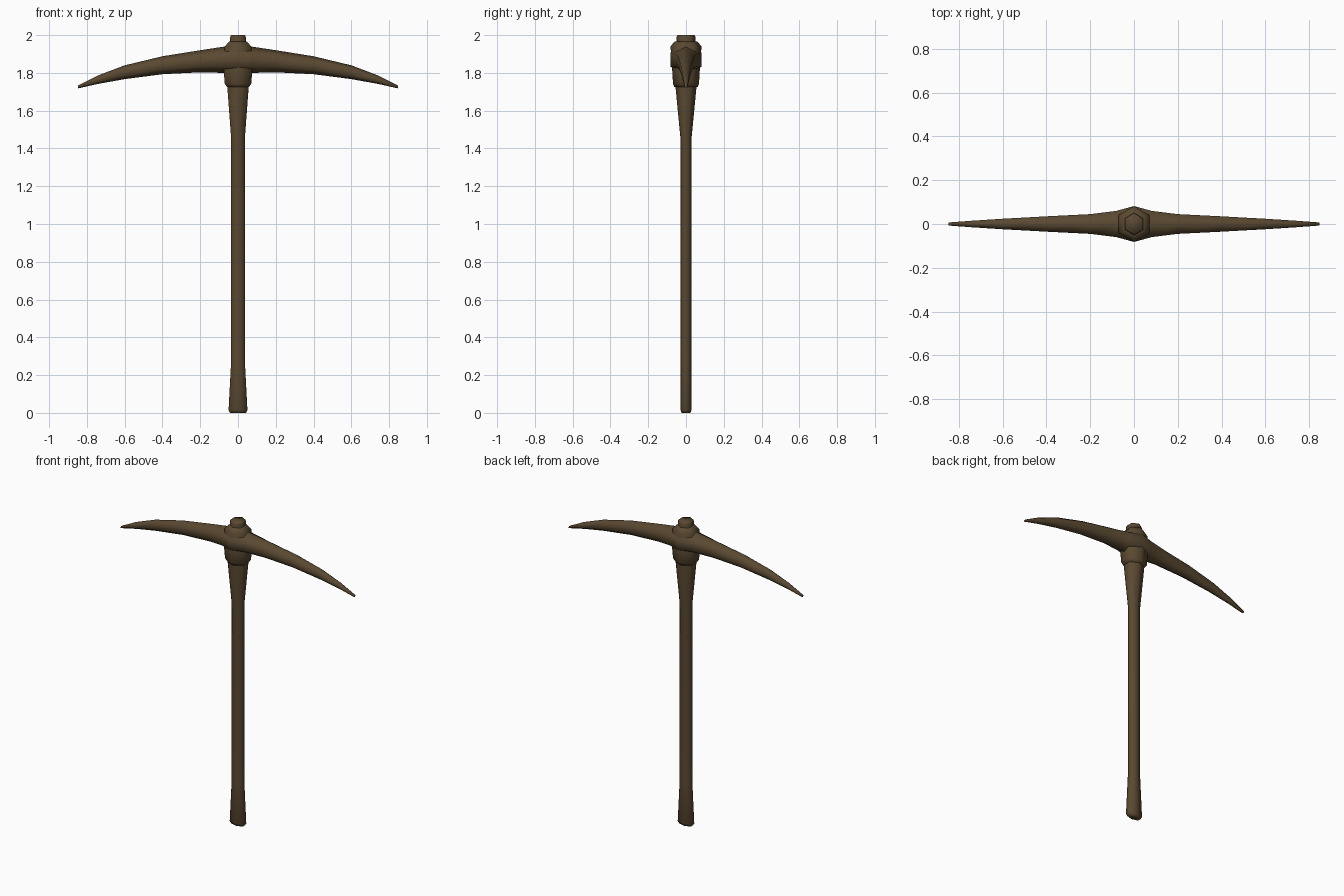
import bpy, bmesh, math

if "Cube" in bpy.data.objects:
    bpy.data.objects.remove(bpy.data.objects["Cube"])

brown = bpy.data.materials.new("dark brown")
brown.diffuse_color = (0.102, 0.066, 0.031, 1)
brown.use_nodes = True
brown.node_tree.nodes["Principled BSDF"].inputs["Base Color"].default_value = brown.diffuse_color


def loft(name, rings):
    """Skin a list of equal-length point rings and cap both ends."""
    bm = bmesh.new()
    loops = [[bm.verts.new(p) for p in ring] for ring in rings]
    n = len(loops[0])
    for a, b in zip(loops, loops[1:]):
        for i in range(n):
            j = (i + 1) % n
            bm.faces.new((a[i], a[j], b[j], b[i]))
    bm.faces.new(loops[0][::-1])
    bm.faces.new(loops[-1])
    bmesh.ops.recalc_face_normals(bm, faces=bm.faces)
    mesh = bpy.data.meshes.new(name)
    bm.to_mesh(mesh)
    bm.free()
    mesh.materials.append(brown)
    obj = bpy.data.objects.new(name, mesh)
    bpy.context.collection.objects.link(obj)
    bpy.context.view_layer.objects.active = obj
    obj.select_set(True)
    bpy.ops.object.shade_smooth_by_angle(angle=math.radians(75))
    obj.select_set(False)
    return obj


# hexagon with its points on the second axis, scaled to unit half extents
HEX = [(0, 1), (1, 0.5), (1, -0.5), (0, -1), (-1, -0.5), (-1, 0.5)]


def upright(sections):
    """Hexagonal rings stacked along z from (z, half x, half y)."""
    return [[(u * rx, v * ry, z) for u, v in HEX] for z, rx, ry in sections]


# wooden shaft: flared foot, slim grip, wide shoulder, stub through the head
loft("handle", upright([
    (0.0, 0.042, 0.024), (0.015, 0.05, 0.029), (0.28, 0.036, 0.029),
    (1.45, 0.036, 0.029), (1.73, 0.057, 0.056), (1.94, 0.043, 0.052),
    (1.99, 0.041, 0.05), (2.0, 0.038, 0.046)]))

# socket around the shaft
loft("collar", upright([
    (1.725, 0.058, 0.062), (1.742, 0.07, 0.069), (1.80, 0.075, 0.072),
    (1.94, 0.07, 0.082), (1.967, 0.046, 0.06)]))

# curved double pick: (x, bottom z, top z, half thickness), mirrored in x
half = [(0.0, 1.795, 1.945, 0.082), (0.08, 1.80, 1.938, 0.06),
        (0.2, 1.803, 1.92, 0.045), (0.4, 1.793, 1.888, 0.035),
        (0.6, 1.767, 1.84, 0.024), (0.74, 1.742, 1.787, 0.015),
        (0.847, 1.718, 1.733, 0.007)]
stations = [(-x, b, t, w) for x, b, t, w in half[:0:-1]] + half
loft("pick_head", [
    [(x, u * w, (b + t) / 2 + v * (t - b) / 2) for u, v in HEX]
    for x, b, t, w in stations])
